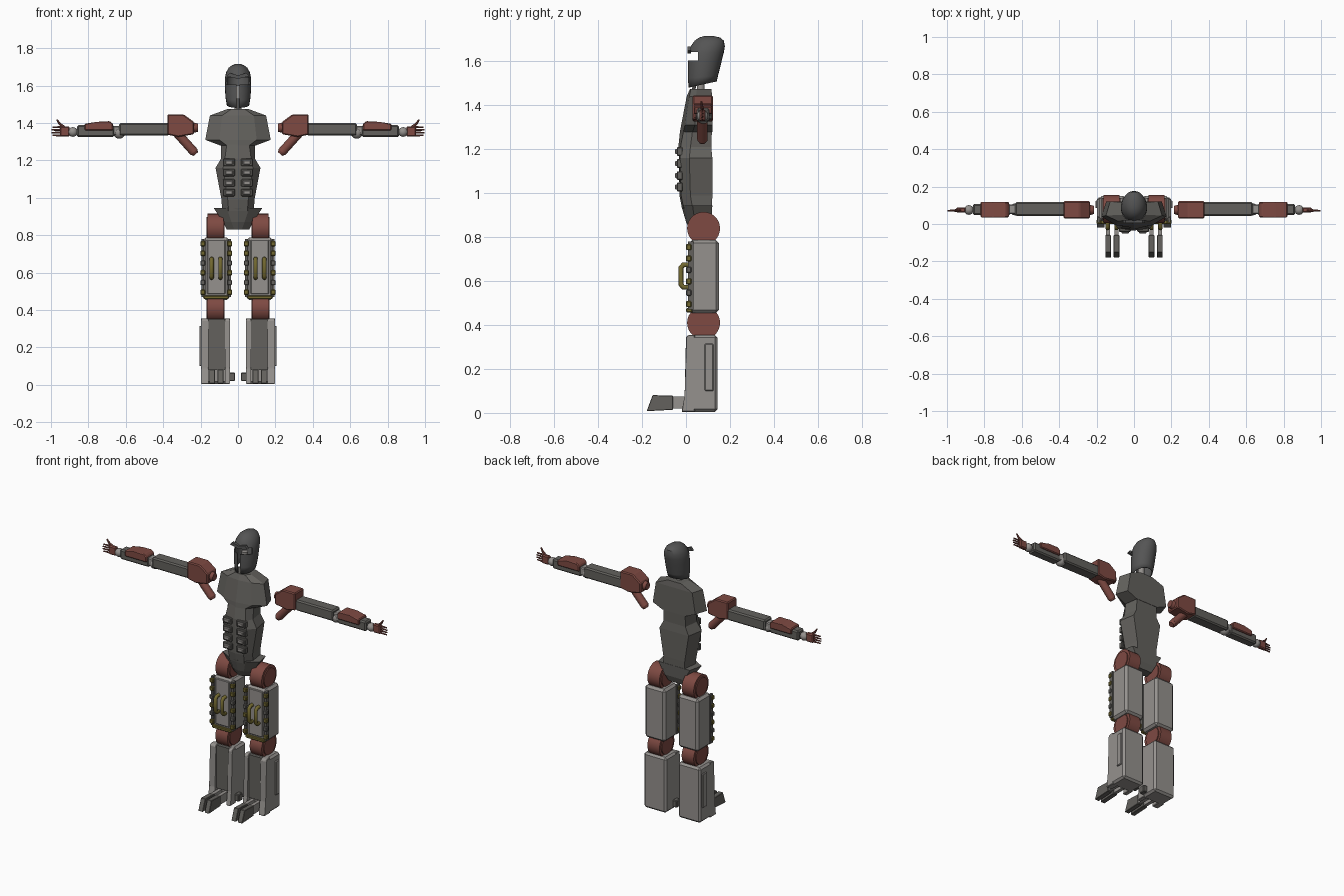
import bpy, bmesh, math
from mathutils import Vector, Matrix

if "Cube" in bpy.data.objects:
    bpy.data.objects.remove(bpy.data.objects["Cube"])

def material(name, r, g, b):
    m = bpy.data.materials.new(name)
    m.diffuse_color = (r, g, b, 1)
    m.use_nodes = True
    m.node_tree.nodes["Principled BSDF"].inputs["Base Color"].default_value = m.diffuse_color
    return m

DARK = material("dark_grey", .125, .12, .11)
HEAD = material("helmet_grey", .09, .09, .09)
LIGHT = material("light_grey", .30, .285, .27)
RED = material("rust_red", .21, .068, .055)
GOLD = material("olive_gold", .17, .14, .03)

def finish(bm, name, mat, mirror=True, smooth=False):
    bmesh.ops.recalc_face_normals(bm, faces=bm.faces)
    me = bpy.data.meshes.new(name)
    bm.to_mesh(me)
    bm.free()
    me.materials.append(mat)
    ob = bpy.data.objects.new(name, me)
    bpy.context.collection.objects.link(ob)
    if mirror:
        ob.modifiers.new("Mirror", 'MIRROR').use_mirror_merge = False
    if smooth:
        bpy.context.view_layer.objects.active = ob
        ob.select_set(True)
        bpy.ops.object.shade_smooth_by_angle(angle=math.radians(35))
        ob.select_set(False)
    return ob

def add_bevel(bm, width):
    if width:
        bmesh.ops.bevel(bm, geom=bm.edges[:], offset=width, segments=1, affect='EDGES')

def box(name, x, y, z, mat, bevel=0, mirror=True):
    bm = bmesh.new()
    size = Matrix.Diagonal((x[1] - x[0], y[1] - y[0], z[1] - z[0], 1))
    mid = Matrix.Translation((sum(x) / 2, sum(y) / 2, sum(z) / 2))
    bmesh.ops.create_cube(bm, size=1, matrix=mid @ size)
    add_bevel(bm, bevel)
    return finish(bm, name, mat, mirror)

def skin(bm, rings):
    """Join closed rings of points and cap both ends."""
    vs = [[bm.verts.new(p) for p in r] for r in rings]
    n = len(vs[0])
    for a, b in zip(vs, vs[1:]):
        for i in range(n):
            bm.faces.new((a[i], a[(i + 1) % n], b[(i + 1) % n], b[i]))
    bm.faces.new(vs[0])
    bm.faces.new(vs[-1])

def prism(name, pts, axis, span, mat, bevel=0):
    """Extrude a profile: axis x takes (y, z) points, axis y takes (x, z)."""
    bm = bmesh.new()
    skin(bm, [[(s, a, b) if axis == 'x' else (a, s, b) for a, b in pts] for s in span])
    add_bevel(bm, bevel)
    return finish(bm, name, mat)

def rod(name, p, q, r, mat, r2=None, seg=20, mirror=True):
    p, q = Vector(p), Vector(q)
    bm = bmesh.new()
    rot = (q - p).to_track_quat('Z', 'Y').to_matrix().to_4x4()
    bmesh.ops.create_cone(bm, cap_ends=True, segments=seg, radius1=r,
                          radius2=r if r2 is None else r2, depth=(q - p).length,
                          matrix=Matrix.Translation((p + q) / 2) @ rot)
    return finish(bm, name, mat, mirror, seg > 10)

def ball(name, c, r, mat):
    bm = bmesh.new()
    bmesh.ops.create_uvsphere(bm, u_segments=16, v_segments=10, radius=r,
                              matrix=Matrix.Translation(c))
    return finish(bm, name, mat, True, True)

def body(name, rows, mat):
    """Seven-sided sections: z, half width, front half width, ridge y, front y, side y, back y."""
    bm = bmesh.new()
    skin(bm, [[(0, yr, z), (wf, yf, z), (w, ys, z), (w * .85, yb, z),
               (-w * .85, yb, z), (-w, ys, z), (-wf, yf, z)]
              for z, w, wf, yr, yf, ys, yb in rows])
    return finish(bm, name, mat, False)

# torso
body("chest", [(1.28, .095, .06, -.028, -.012, .03, .12),
               (1.31, .175, .10, -.022, -.005, .04, .12),
               (1.44, .150, .085, .003, .015, .045, .12),
               (1.475, .055, .035, .018, .022, .05, .115)], DARK)
body("abdomen", [(.93, .085, .05, -.018, -.01, .03, .118),
                 (.99, .088, .055, -.03, -.022, .02, .12),
                 (1.16, .12, .08, -.032, -.028, .015, .12),
                 (1.21, .09, .07, -.035, -.025, .02, .115),
                 (1.285, .09, .06, -.027, -.011, .03, .118)], DARK)
body("pelvis", [(.83, .06, .02, .02, .025, .05, .10),
                (.87, .08, .035, .0, .008, .04, .115),
                (.945, .13, .06, -.022, -.01, .03, .12)], DARK)
for i, z in enumerate((1.028, 1.08, 1.135, 1.19)):
    box(f"abdomen_frame_{i}", (.017, .08), (-.042, -.015), (z - .02, z + .02), DARK, .004)
    box(f"abdomen_plate_{i}", (.027, .068), (-.05, -.03), (z - .012, z + .012), LIGHT, .004)
rod("neck", (0, .067, 1.43), (0, .067, 1.60), .018, LIGHT, mirror=False)
rod("neck_front_cable", (0, .035, 1.46), (0, .04, 1.53), .008, LIGHT, mirror=False, seg=10)

# helmet: lofted shell with a T-shaped opening
rows = [(1.495, .060, .010, .140), (1.53, .066, .008, .146), (1.57, .069, .008, .155),
        (1.605, .070, .008, .163), (1.64, .070, .012, .172), (1.67, .064, .022, .177),
        (1.695, .050, .040, .172), (1.709, .032, .060, .155), (1.716, .012, .085, .125)]
rings = []
for z, w, y0, y1 in rows:
    ring = []
    for i in range(24):
        a = 2 * math.pi * i / 24
        c = math.cos(a)
        slant = .014 * c * max(0, (1.56 - z) / .065)
        ring.append((w * math.sin(a), (y0 + y1) / 2 + c * (y1 - y0) / 2, z + slant))
    rings.append(ring)
bm = bmesh.new()
skin(bm, rings)
bm.faces.ensure_lookup_table()
bmesh.ops.delete(bm, geom=[bm.faces[-2]], context='FACES_ONLY')
helmet = finish(bm, "helmet", HEAD, False, True)
solid = helmet.modifiers.new("Shell", 'SOLIDIFY')
solid.thickness, solid.offset = .006, -1
for name, x, y, z in (("visor_cutter", .1, .055, (1.605, 1.643)),
                      ("face_slit_cutter", .009, .04, (1.44, 1.62))):
    cut = box(name, (-x, x), (-.05, y), z, HEAD, mirror=False)
    cut.hide_render = True
    cut.hide_viewport = True
    mod = helmet.modifiers.new(name, 'BOOLEAN')
    mod.operation, mod.object, mod.solver = 'DIFFERENCE', cut, 'EXACT'
prism("helmet_brow", [(.0, 1.655), (.045, 1.668), (.06, 1.65), (.0, 1.636)], 'y', (.006, .022), HEAD)

# shoulders and arms
prism("shoulder", [(.235, 1.34), (.235, 1.405), (.29, 1.446), (.378, 1.446),
                   (.378, 1.338), (.32, 1.325)], 'y', (.03, .122), RED, .006)
rod("shoulder_knob", (.215, .075, 1.375), (.245, .075, 1.375), .022, RED, .03)
rod("shoulder_piston", (.325, .075, 1.345), (.235, .075, 1.245), .024, RED)
rod("piston_tip", (.236, .075, 1.246), (.226, .075, 1.234), .024, RED, .016)
box("upper_arm", (.37, .635), (.043, .118), (1.332, 1.40), DARK, .008)
ball("elbow", (.635, .078, 1.348), .032, LIGHT)
box("elbow_link", (.625, .68), (.053, .105), (1.335, 1.385), LIGHT, .006)
box("forearm", (.66, .862), (.048, .108), (1.326, 1.388), DARK, .008)
prism("forearm_guard", [(.668, 1.36), (.668, 1.395), (.685, 1.41), (.755, 1.406),
                        (.82, 1.396), (.82, 1.36)], 'y', (.036, .118), RED, .005)
ball("wrist", (.883, .075, 1.352), .026, LIGHT)
box("palm", (.9, .952), (.062, .088), (1.328, 1.382), RED, .006)
for i in range(4):
    z = 1.334 + i * .0145
    rod(f"finger_{i}", (.945, .074, z), (.998 - .004 * abs(i - 1.5), .071, z), .006, RED, .004, 8)
rod("thumb", (.925, .075, 1.372), (.953, .072, 1.395), .009, RED, .007, 8)
rod("thumb_tip", (.953, .072, 1.395), (.968, .07, 1.418), .007, RED, .004, 8)

# hip and knee joints
for name, z in (("hip", .84), ("knee", .41)):
    rod(name + "_joint", (.078, .08, z), (.162, .08, z), .075, RED, seg=28)
    rod(name + "_cap", (.072, .08, z), (.168, .08, z), .058, RED, seg=28)

# thighs with rails, studs and handles
box("thigh", (.045, .187), (.015, .15), (.455, .787), LIGHT, .014)
box("thigh_front_plate", (.068, .165), (.008, .03), (.485, .775), LIGHT, .004)
for side, x in (("inner", .045), ("outer", .188)):
    box(f"thigh_{side}_rail", (x - .007, x + .007), (.008, .034), (.47, .78), DARK)
    for i in range(6):
        z = .495 + i * .052
        box(f"thigh_{side}_stud_{i}", (x - .013, x + .013), (.0, .024), (z - .014, z + .014),
            GOLD if i in (0, 2, 4, 5) else DARK, .004)
box("thigh_lower_band", (.05, .184), (.0, .03), (.458, .477), GOLD, .004)
for i, x in enumerate((.094, .141)):
    cu = bpy.data.curves.new(f"thigh_handle_{i}", 'CURVE')
    cu.dimensions, cu.bevel_depth, cu.bevel_resolution = '3D', .0115, 2
    sp = cu.splines.new('POLY')
    path = [(.02, .572), (-.012, .572), (-.023, .584), (-.023, .662), (-.012, .674), (.02, .674)]
    sp.points.add(len(path) - 1)
    for pt, (y, z) in zip(sp.points, path):
        pt.co = (x, y, z, 1)
    cu.materials.append(GOLD)
    ob = bpy.data.objects.new(f"thigh_handle_{i}", cu)
    bpy.context.collection.objects.link(ob)
    ob.modifiers.new("Mirror", 'MIRROR').use_mirror_merge = False

# shins and feet
box("shin", (.042, .198), (.022, .143), (.005, .355), LIGHT, .012)
rail = [(.04, .005), (-.02, .005), (-.003, .09), (0, .345), (.012, .355), (.04, .355)]
prism("shin_inner_rail", rail, 'x', (.042, .07), LIGHT, .003)
prism("shin_outer_rail", rail, 'x', (.157, .198), LIGHT, .003)
box("shin_front_panel", (.068, .16), (.01, .03), (.08, .352), DARK)
box("shin_side_plate", (.195, .207), (.085, .125), (.1, .315), LIGHT, .004)
box("ankle_knob", (.016, .05), (.03, .07), (.02, .065), DARK, .004)
for i, x in enumerate((.094, .138)):
    prism(f"toe_{i}", [(-.179, .008), (-.152, .081), (-.06, .078), (-.06, .014)],
          'x', (x - .0155, x + .0155), DARK, .002)
    box(f"toe_link_{i}", (x - .011, x + .011), (-.065, .03), (.02, .075), LIGHT)
